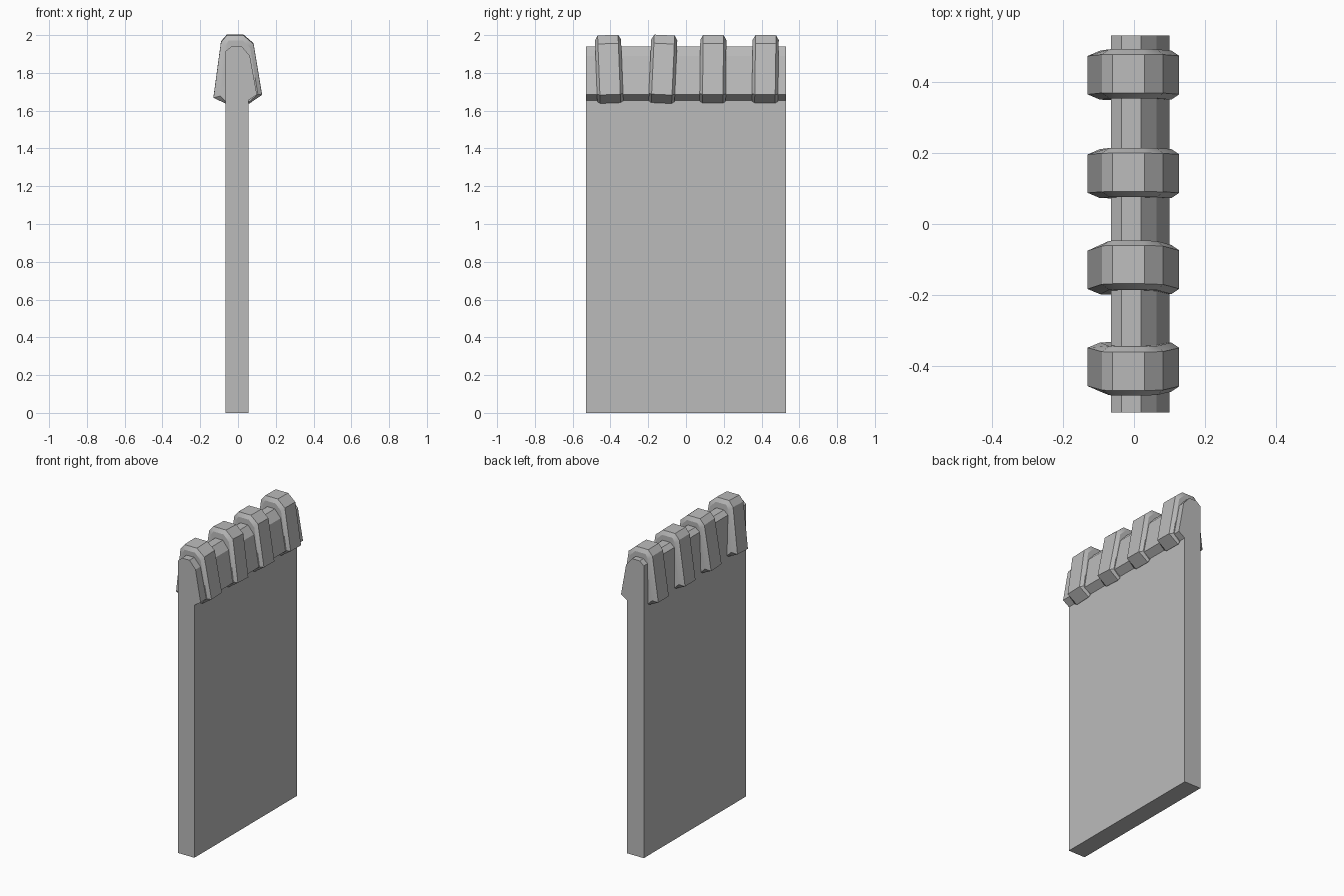
import bpy, bmesh
from math import radians
from mathutils import Matrix

cube = bpy.data.objects.get("Cube")
if cube:
    bpy.data.objects.remove(cube, do_unlink=True)

stone = bpy.data.materials.new("grey_stone")
stone.use_nodes = True
grey = (0.5, 0.5, 0.5, 1)
stone.diffuse_color = grey
stone.node_tree.nodes["Principled BSDF"].inputs["Base Color"].default_value = grey


def loft(name, sections, matrix=Matrix(), angle=30):
    """Skin a row of (y, xz outline) sections and cap both ends."""
    bm = bmesh.new()
    rings = [[bm.verts.new((x, y, z)) for x, z in outline] for y, outline in sections]
    for a, b in zip(rings, rings[1:]):
        for i in range(len(a)):
            j = (i + 1) % len(a)
            bm.faces.new((a[i], a[j], b[j], b[i]))
    bm.faces.new(rings[0])
    bm.faces.new(rings[-1])
    bm.transform(matrix)
    bmesh.ops.recalc_face_normals(bm, faces=bm.faces)
    mesh = bpy.data.meshes.new(name)
    bm.to_mesh(mesh)
    bm.free()
    mesh.materials.append(stone)
    ob = bpy.data.objects.new(name, mesh)
    bpy.context.collection.objects.link(ob)
    bpy.ops.object.select_all(action="DESELECT")
    ob.select_set(True)
    bpy.context.view_layer.objects.active = ob
    bpy.ops.object.shade_smooth_by_angle(angle=radians(angle))


# Flat panel
panel = [(-0.065, 0), (0.055, 0), (0.055, 1.67), (-0.065, 1.67)]
loft("panel", [(-0.53, panel), (0.53, panel)])

# Ridge cap, flared on the left side only
cap = [(-0.065, 1.66), (0.055, 1.655), (0.1, 1.685), (0.063, 1.89),
       (0.02, 1.94), (-0.035, 1.94), (-0.065, 1.915)]
loft("ridge_cap", [(-0.53, cap), (0.53, cap)])

# Clasps folded over the ridge, bevelled at both ends and slightly tilted
outer = [(-0.065, 1.64), (-0.13, 1.67), (-0.09, 1.965), (-0.06, 2.0),
         (0.03, 2.0), (0.082, 1.955), (0.127, 1.685), (0.06, 1.64)]
inner = [(-0.065, 1.65), (-0.095, 1.68), (-0.07, 1.945), (-0.05, 1.975),
         (0.025, 1.975), (0.065, 1.935), (0.105, 1.69), (0.06, 1.65)]
pivot = Matrix.Translation((0, 0, 1.82))
for n, (y, tilt) in enumerate([(-0.407, 2.2), (-0.122, -2.6), (0.143, -0.6), (0.42, -0.8)], 1):
    place = Matrix.Translation((0, y, 0)) @ pivot @ Matrix.Rotation(radians(tilt), 4, "X") @ pivot.inverted()
    loft(f"clasp_{n}", [(-0.069, inner), (-0.054, outer), (0.054, outer), (0.069, inner)], place)
